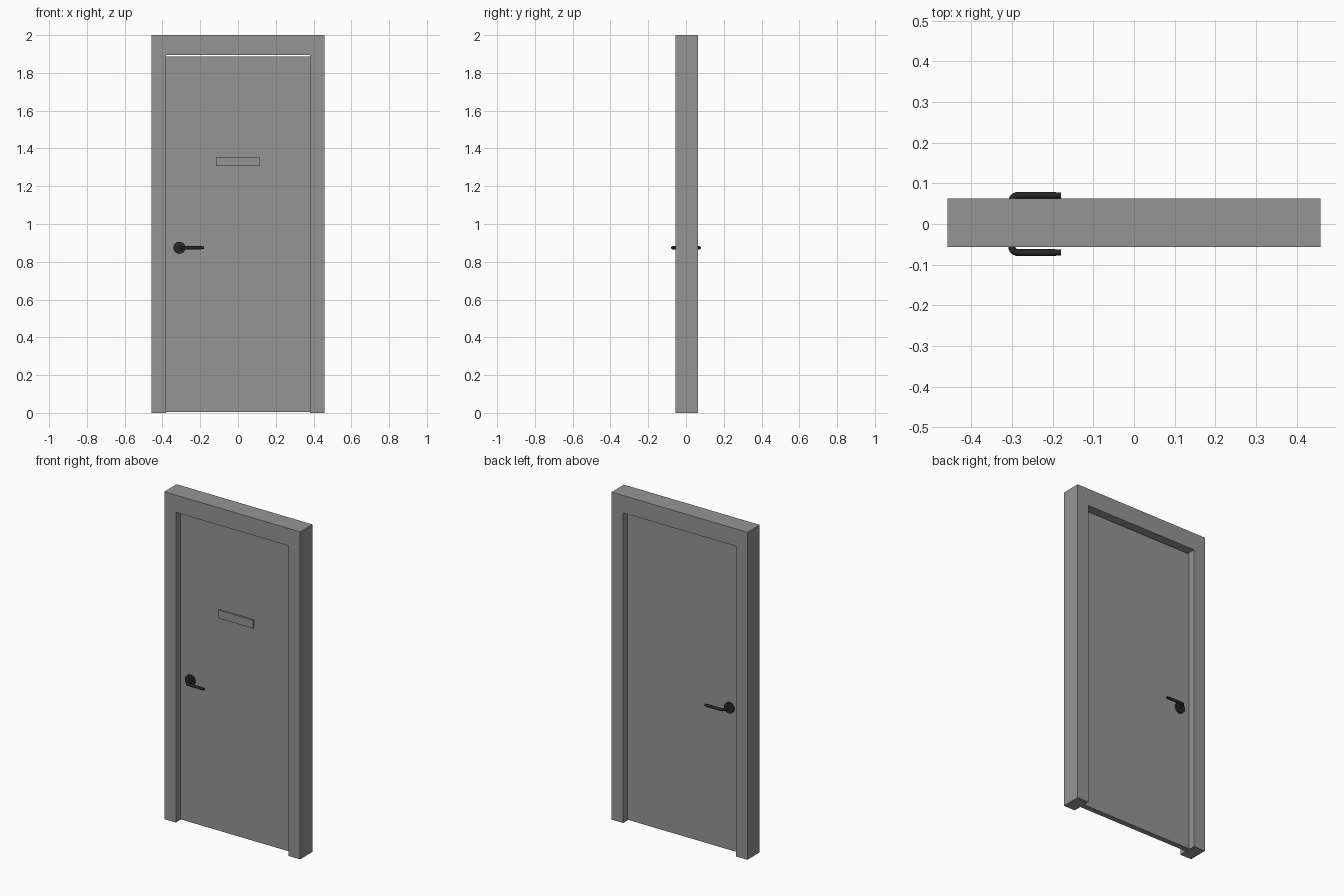
import bpy, bmesh, math
from mathutils import Vector, Matrix

if "Cube" in bpy.data.objects:
    bpy.data.objects.remove(bpy.data.objects["Cube"])


def material(name, v):
    m = bpy.data.materials.new(name)
    m.diffuse_color = (v, v, v, 1)
    m.use_nodes = True
    m.node_tree.nodes["Principled BSDF"].inputs["Base Color"].default_value = m.diffuse_color
    return m


GREY = material("grey_paint", 0.30)
BLACK = material("black_metal", 0.02)
MID_Y = 0.0035           # centre plane of the wall frame and door leaf
DOOR_HALF = 0.0165       # half thickness of the leaf


def finish(name, bm, mat, smooth=False):
    bmesh.ops.recalc_face_normals(bm, faces=bm.faces)
    me = bpy.data.meshes.new(name)
    bm.to_mesh(me)
    bm.free()
    me.materials.append(mat)
    ob = bpy.data.objects.new(name, me)
    bpy.context.collection.objects.link(ob)
    if smooth:
        bpy.ops.object.select_all(action='DESELECT')
        ob.select_set(True)
        bpy.context.view_layer.objects.active = ob
        bpy.ops.object.shade_smooth_by_angle(angle=math.radians(35))
    return ob


def box(name, lo, hi, mat):
    bm = bmesh.new()
    lo, hi = Vector(lo), Vector(hi)
    bmesh.ops.create_cube(bm, size=1, matrix=Matrix.Translation((lo + hi) / 2)
                          @ Matrix.Diagonal((*(hi - lo), 1)))
    return finish(name, bm, mat)


# Door frame: upside-down U profile extruded through the wall depth
bm = bmesh.new()
W, H, w, h = 0.459, 2.0, 0.381, 1.894
outline = [(-W, 0), (-W, H), (W, H), (W, 0), (w, 0), (w, h), (-w, h), (-w, 0)]
face = bm.faces.new([bm.verts.new((x, MID_Y - 0.0595, z)) for x, z in outline])
ext = bmesh.ops.extrude_face_region(bm, geom=[face])
bmesh.ops.translate(bm, vec=(0, 0.119, 0),
                    verts=[v for v in ext["geom"] if isinstance(v, bmesh.types.BMVert)])
finish("door_frame", bm, GREY)

# Door leaf, with a narrow gap below the lintel
box("door_leaf", (-0.38, MID_Y - DOOR_HALF, 0.004),
    (0.38, MID_Y + DOOR_HALF, 1.886), GREY)

# Raised plate on the front of the leaf
front_y = MID_Y - DOOR_HALF
box("front_plate", (-0.1175, front_y - 0.01, 1.306),
    (0.1175, front_y + 0.002, 1.356), GREY)


def handle(side, s, reach):
    """Round rose and bent lever; s is -1 for front, +1 for back."""
    z, surf = 0.874, MID_Y + s * DOOR_HALF
    # Rose
    bm = bmesh.new()
    bmesh.ops.create_cone(bm, cap_ends=True, segments=24, radius1=0.032, radius2=0.032,
                          depth=0.013,
                          matrix=Matrix.Translation((-0.31, surf + s * 0.0055, z))
                          @ Matrix.Rotation(math.pi / 2, 4, 'X'))
    finish(side + "_handle_rose", bm, BLACK, True)

    # Lever: rings swept out of the rose, round the bend and along the grip
    r, bend, x0 = 0.0085, 0.016, -0.301
    y_grip = reach - r                       # distance of the grip axis from y = 0
    path = [(x0, abs(surf) * (1 if surf * s > 0 else -1), 0, r)]
    for i in range(7):
        a = math.pi / 2 * i / 6
        path.append((x0 + bend * (1 - math.cos(a)),
                     y_grip - bend * (1 - math.sin(a)), a, r))
    path += [(-0.195, y_grip, math.pi / 2, r), (-0.192, y_grip, math.pi / 2, 0.0075),
             (-0.179, y_grip, math.pi / 2, 0.0075)]
    bm = bmesh.new()
    n, rings = 16, []
    for x, y, a, rad in path:
        ring = []
        for k in range(n):
            t = 2 * math.pi * k / n
            u, v = rad * math.cos(t), rad * math.sin(t)
            ring.append(bm.verts.new((x + u * math.cos(a), s * (y - u * math.sin(a)), z + v)))
        rings.append(ring)
    for a, b in zip(rings, rings[1:]):
        for k in range(n):
            bm.faces.new((a[k], a[(k + 1) % n], b[(k + 1) % n], b[k]))
    bm.faces.new(rings[0])
    bm.faces.new(rings[-1])
    finish(side + "_handle_lever", bm, BLACK, True)


# Matching handles on both faces
handle("front", -1, 0.079)
handle("back", 1, 0.079)
